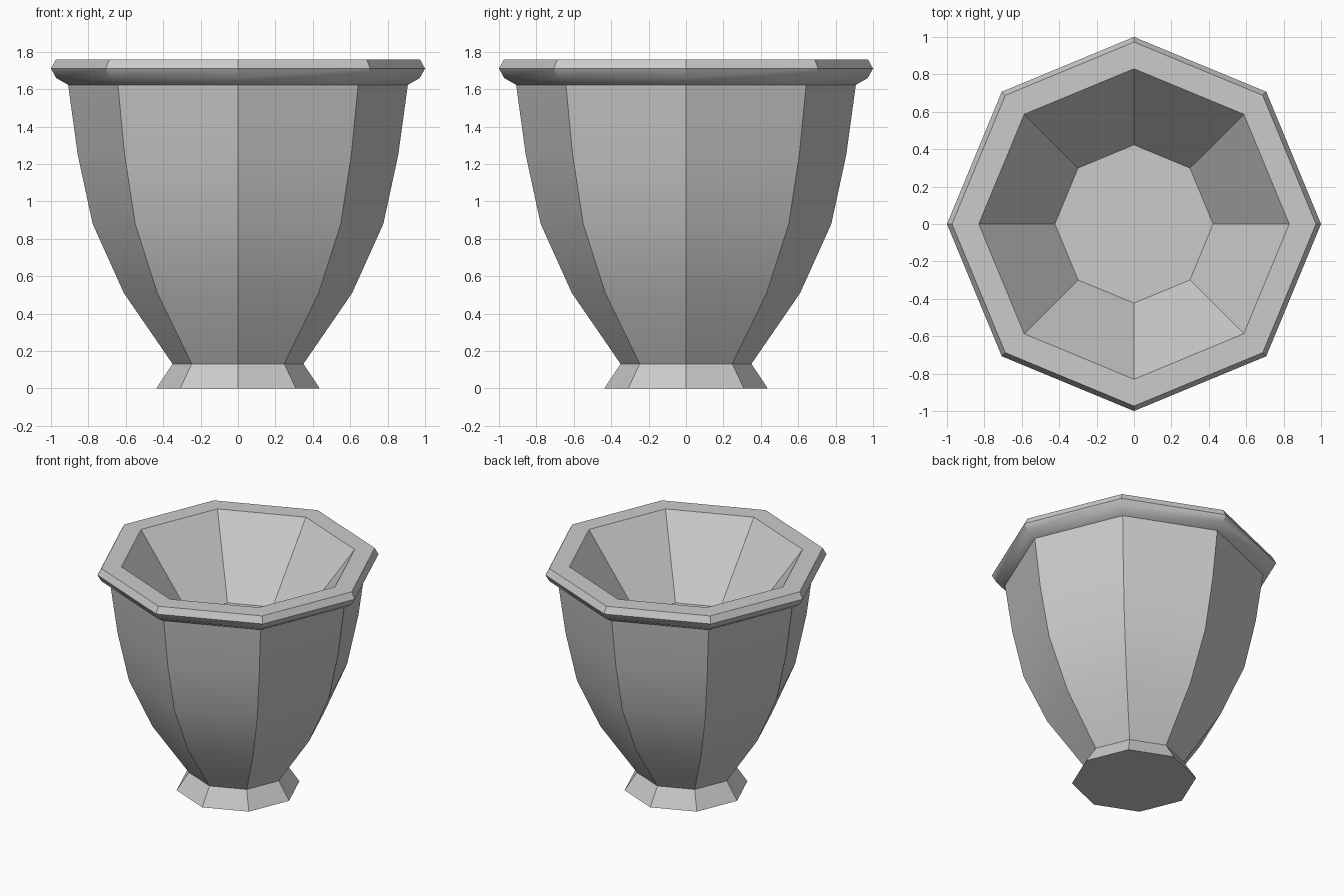
import bpy, bmesh, math

if "Cube" in bpy.data.objects:
    bpy.data.objects.remove(bpy.data.objects["Cube"])

SIDES = 8
# Radius (at the corners) and height: foot, bowl, rim, inner wall
PROFILE = [(0.437, 0.0), (0.35, 0.132), (0.61, 0.51), (0.777, 0.88),
           (0.857, 1.25), (0.908, 1.623), (0.972, 1.66), (1.0, 1.71),
           (0.973, 1.76), (0.83, 1.76), (0.423, 1.22)]


def lathe(name, profile, sides):
    bm = bmesh.new()
    rings = []
    for r, z in profile:
        rings.append([bm.verts.new((r * math.cos(2 * math.pi * i / sides),
                                    r * math.sin(2 * math.pi * i / sides), z))
                      for i in range(sides)])
    for low, high in zip(rings, rings[1:]):
        for i in range(sides):
            j = (i + 1) % sides
            bm.faces.new((low[i], low[j], high[j], high[i]))
    # underside and inside floor
    bm.faces.new(rings[0][::-1])
    bm.faces.new(rings[-1])
    bmesh.ops.recalc_face_normals(bm, faces=bm.faces)
    mesh = bpy.data.meshes.new(name)
    bm.to_mesh(mesh)
    bm.free()
    obj = bpy.data.objects.new(name, mesh)
    bpy.context.collection.objects.link(obj)
    return obj


# Octagonal planter: smooth up each facet, crisp at the corners
planter = lathe("planter_pot", PROFILE, SIDES)
bpy.context.view_layer.objects.active = planter
planter.select_set(True)
bpy.ops.object.shade_smooth_by_angle(angle=math.radians(31))
